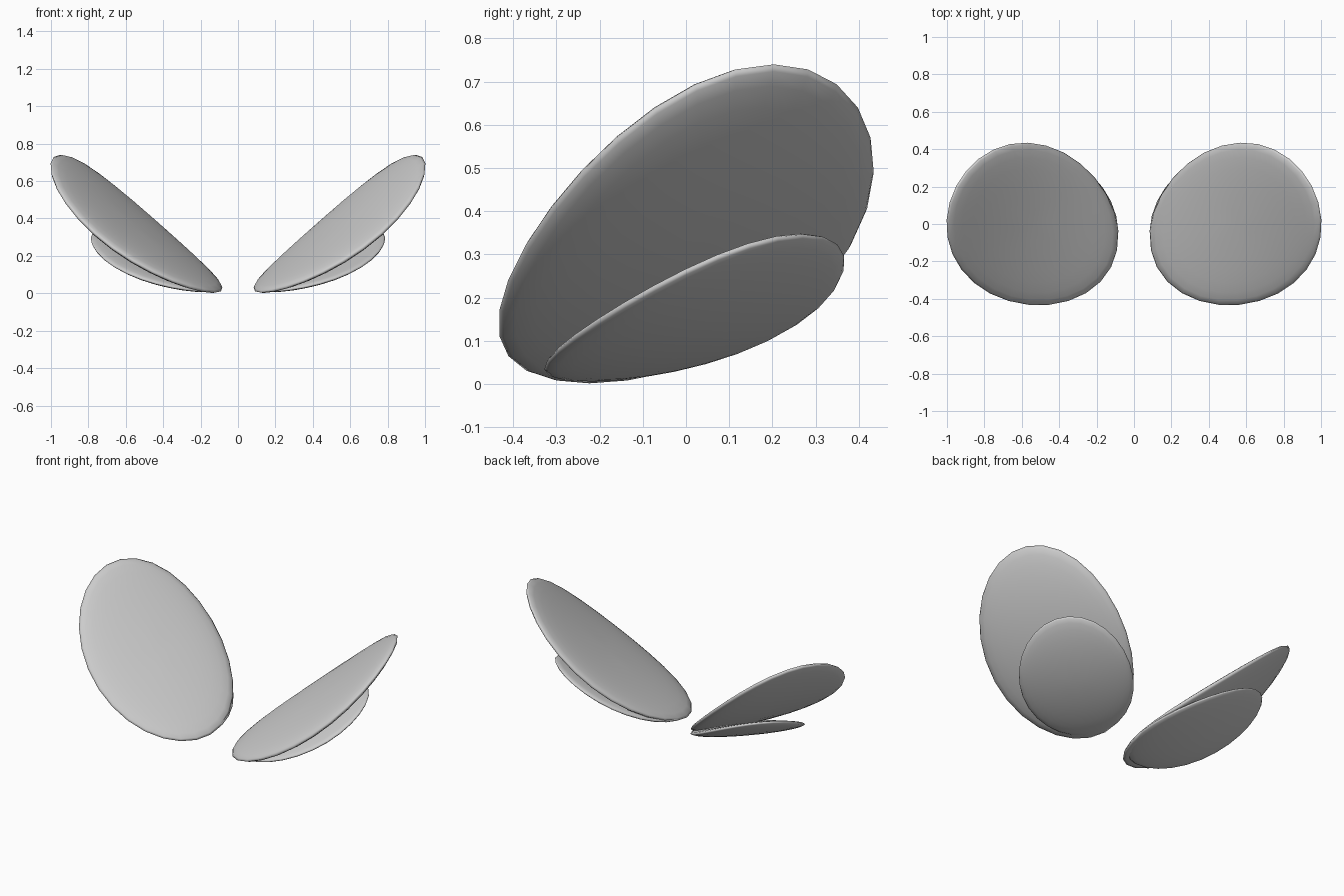
import bpy
from math import radians

if "Cube" in bpy.data.objects:
    bpy.data.objects.remove(bpy.data.objects["Cube"])


def wing(name, centre, semi_axes, sag, tilt, sweep):
    """Thin smooth ellipsoid bowed along its length, tilted up and swept back, mirrored across x = 0."""
    for side, label in ((1, "right"), (-1, "left")):
        bpy.ops.mesh.primitive_uv_sphere_add(segments=28, ring_count=16, radius=1)
        ob = bpy.context.object
        ob.name = f"{name}_{label}"
        # flatten the sphere, then bow the middle downward
        for v in ob.data.vertices:
            x, y, z = v.co
            v.co = (x * semi_axes[0], y * semi_axes[1],
                    z * semi_axes[2] + sag * (x * x - 0.9))
        ob.location = (side * centre[0], centre[1], centre[2])
        ob.rotation_euler = (0, radians(-side * tilt), radians(side * sweep))
        bpy.ops.object.shade_smooth()


# large upper wings
wing("upper_wing", (0.54, -0.012, 0.367), (0.595, 0.425, 0.05), 0.065, 38.2, 27.7)
# smaller lower wings tucked underneath
wing("lower_wing", (0.432, 0.016, 0.175), (0.413, 0.32, 0.035), 0.038, 24, 43)
